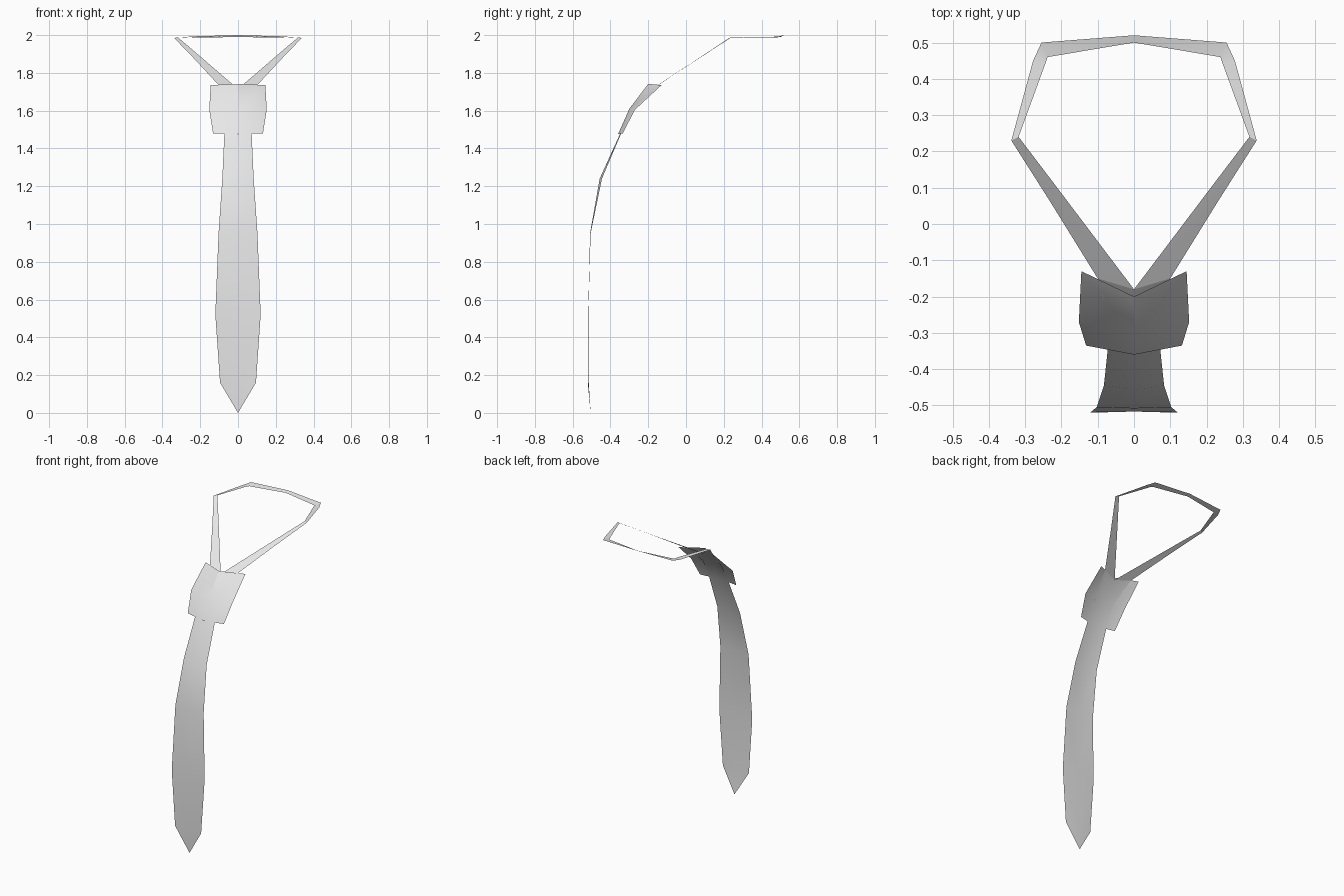
import bpy, bmesh, math

cube = bpy.data.objects.get("Cube")
if cube:
    bpy.data.objects.remove(cube, do_unlink=True)

mat = bpy.data.materials.new("light grey fabric")
mat.use_nodes = True
GREY = (0.8, 0.8, 0.8, 1)
mat.diffuse_color = GREY
mat.node_tree.nodes["Principled BSDF"].inputs["Base Color"].default_value = GREY


def ribbon(name, rows):
    """Thin cloth strip: each row is an (inner, outer) pair on the +x half, mirrored in x."""
    bm = bmesh.new()
    verts = [[bm.verts.new(p) for p in row] for row in rows]
    for a, b in zip(verts, verts[1:]):
        bm.faces.new((a[0], a[1], b[1], b[0]))
    bmesh.ops.remove_doubles(bm, verts=bm.verts, dist=0.0005)
    mesh = bpy.data.meshes.new(name)
    bm.to_mesh(mesh)
    bm.free()
    mesh.materials.append(mat)
    ob = bpy.data.objects.new(name, mesh)
    bpy.context.collection.objects.link(ob)
    bpy.ops.object.select_all(action='DESELECT')
    ob.select_set(True)
    bpy.context.view_layer.objects.active = ob
    mod = ob.modifiers.new("mirror", 'MIRROR')
    mod.use_clip = True
    bpy.ops.object.modifier_apply(modifier=mod.name)
    bpy.ops.object.shade_smooth_by_angle(angle=math.radians(30))
    return ob


def rows_across(sections):
    """Sections of (half width, centre y, centre z, edge y, edge z)."""
    return [((0, cy, cz), (w, ey, ez)) for w, cy, cz, ey, ez in sections]


# Where the blade leaves the knot and splits into the neck loop
split = (0.10, -0.18, 1.715, -0.15, 1.733)

# Hanging blade, from the pointed tip up behind the knot
ribbon("tie_blade", rows_across([
    (0.0, -0.505, 0.0, -0.505, 0.0),
    (0.095, -0.515, 0.16, -0.52, 0.16),
    (0.12, -0.517, 0.52, -0.519, 0.52),
    (0.103, -0.508, 0.95, -0.505, 0.95),
    (0.083, -0.457, 1.24, -0.445, 1.24),
    (0.072, -0.348, 1.48, -0.343, 1.48),
    (0.070, -0.285, 1.61, -0.276, 1.61),
    split,
]))

# Knot, a folded shield wrapped over the top of the blade
ribbon("tie_knot", rows_across([
    (0.132, -0.36, 1.475, -0.335, 1.48),
    (0.152, -0.30, 1.61, -0.27, 1.605),
    (0.145, -0.20, 1.742, -0.13, 1.735),
]))

# Neck loop, rising from the knot and passing round the back
w, cy, cz, ey, ez = split
ribbon("neck_loop", [
    ((0, cy, cz), (w, ey, ez)),
    ((0.223, 0.115, 1.907), (0.23, 0.06, 1.873)),
    ((0.318, 0.24, 1.988), (0.338, 0.23, 1.985)),
    ((0.245, 0.44, 1.99), (0.278, 0.45, 1.988)),
    ((0.238, 0.46, 1.986), (0.255, 0.50, 1.993)),
    ((0, 0.50, 1.99), (0, 0.52, 2.0)),
])
